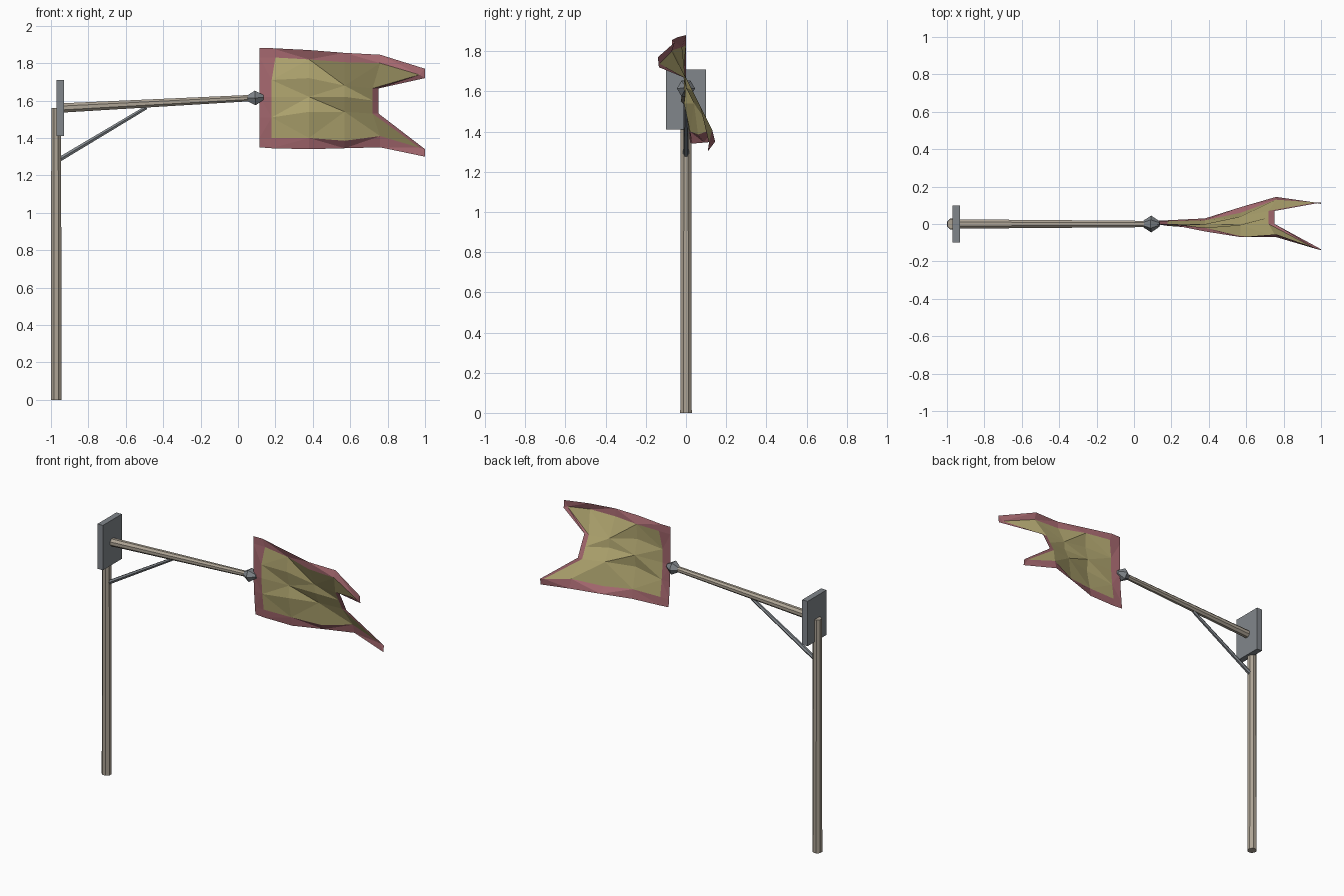
import bpy, bmesh
from mathutils import Vector, Matrix
from math import pi

if "Cube" in bpy.data.objects:
    bpy.data.objects.remove(bpy.data.objects["Cube"])


def material(name, rgb):
    m = bpy.data.materials.new(name)
    m.diffuse_color = (*rgb, 1)
    m.use_nodes = True
    m.node_tree.nodes["Principled BSDF"].inputs["Base Color"].default_value = m.diffuse_color
    return m


WOOD = material("wood", (0.42, 0.37, 0.30))
METAL = material("metal", (0.22, 0.24, 0.26))
GOLD = material("gold_cloth", (0.46, 0.40, 0.17))
RED = material("red_cloth", (0.38, 0.14, 0.16))


def finish(name, bm, *mats):
    mesh = bpy.data.meshes.new(name)
    bm.to_mesh(mesh)
    bm.free()
    for m in mats:
        mesh.materials.append(m)
    ob = bpy.data.objects.new(name, mesh)
    bpy.context.collection.objects.link(ob)
    return ob


def rod(name, a, b, r1, r2, sides, mat):
    a, b = Vector(a), Vector(b)
    d = b - a
    turn = d.to_track_quat('Z', 'Y').to_matrix().to_4x4()
    mtx = Matrix.Translation((a + b) / 2) @ turn @ Matrix.Rotation(pi / sides, 4, 'Z')
    bm = bmesh.new()
    bmesh.ops.create_cone(bm, cap_ends=True, segments=sides, radius1=r1,
                          radius2=r2, depth=d.length, matrix=mtx)
    return finish(name, bm, mat)


# Post, arm and brace
rod("post", (-0.972, 0, 0), (-0.972, 0, 1.56), 0.031, 0.028, 8, WOOD)
rod("arm", (-0.95, 0, 1.56), (0.10, 0, 1.615), 0.027, 0.018, 8, WOOD)
rod("brace", (-0.955, 0, 1.285), (-0.49, 0, 1.563), 0.014, 0.011, 6, METAL)

# Mounting plate
bm = bmesh.new()
bmesh.ops.create_cube(bm, size=1, matrix=Matrix.Translation((-0.95, 0, 1.56))
                      @ Matrix.Diagonal((0.04, 0.20, 0.30, 1)))
finish("mounting_plate", bm, METAL)

# Finial: two cones meeting at the widest ring
rod("finial_back", (0.05, 0, 1.612), (0.092, 0, 1.614), 0.018, 0.045, 6, METAL)
rod("finial_tip", (0.092, 0, 1.614), (0.137, 0, 1.617), 0.045, 0.014, 6, METAL)

# Flag: columns of heights and sideways folds, from hoist to notch
xs = (0.115, 0.18, 0.38, 0.57, 0.72)
heights = (
    (1.88, 1.83, 1.71, 1.62, 1.51, 1.40, 1.35),
    (1.88, 1.83, 1.71, 1.62, 1.51, 1.40, 1.345),
    (1.87, 1.82, 1.72, 1.62, 1.54, 1.40, 1.34),
    (1.855, 1.805, 1.68, 1.62, 1.54, 1.385, 1.345),
    (1.845, 1.80, 1.665, 1.60, 1.53, 1.41, 1.35))
folds = (
    (0.0, 0.0, 0.0, 0.0, 0.005, 0.015, 0.02),
    (0.0, 0.0, -0.01, -0.01, 0.0, 0.015, 0.02),
    (-0.04, -0.02, -0.025, 0.0, -0.01, 0.02, 0.03),
    (-0.07, -0.065, -0.005, 0.0, 0.04, 0.06, 0.09),
    (-0.055, -0.07, 0.0, 0.035, 0.07, 0.13, 0.145))
bm = bmesh.new()
grid = []
for c, x in enumerate(xs):
    col = []
    for r in range(7):
        px = 0.76 if c == 4 and r in (0, 1, 5, 6) else x
        px += 0.02 if c == 1 and r == 1 else 0
        col.append(bm.verts.new((px, folds[c][r], heights[c][r])))
    grid.append(col)


def panel(verts, red):
    f = bm.faces.new(verts)
    f.material_index = 1 if red else 0


for c in range(4):
    for r in range(6):
        a, b = grid[c][r], grid[c][r + 1]
        d, e = grid[c + 1][r], grid[c + 1][r + 1]
        red = c == 0 or r in (0, 5)
        if (c + r) % 2:
            panel((a, b, e), red)
            panel((a, e, d), red)
        else:
            panel((a, b, d), red)
            panel((b, e, d), red)

# Red binding along the notch
end = grid[4]
notch = [bm.verts.new((0.752, end[r].co.y, end[r].co.z)) for r in (2, 3, 4)]
for i in (0, 1):
    panel((end[2 + i], end[3 + i], notch[i + 1], notch[i]), True)


# Swallow tails: gold core with red outer, inner and tip binding
def tail(outer, rim, inner, edge, tips):
    core, t_out, t_in = (bm.verts.new(p) for p in tips)
    panel((outer, rim, core), True)
    panel((outer, core, t_out), True)
    panel((rim, inner, core), False)
    panel((inner, edge, core), True)
    panel((edge, t_in, core), True)
    panel((core, t_in, t_out), True)


tail(end[0], end[1], end[2], notch[0],
     ((0.97, -0.132, 1.738), (1.0, -0.14, 1.77), (1.0, -0.135, 1.72)))
tail(end[6], end[5], end[4], notch[2],
     ((0.97, 0.115, 1.348), (1.0, 0.108, 1.30), (1.0, 0.115, 1.34)))
finish("flag", bm, GOLD, RED)
